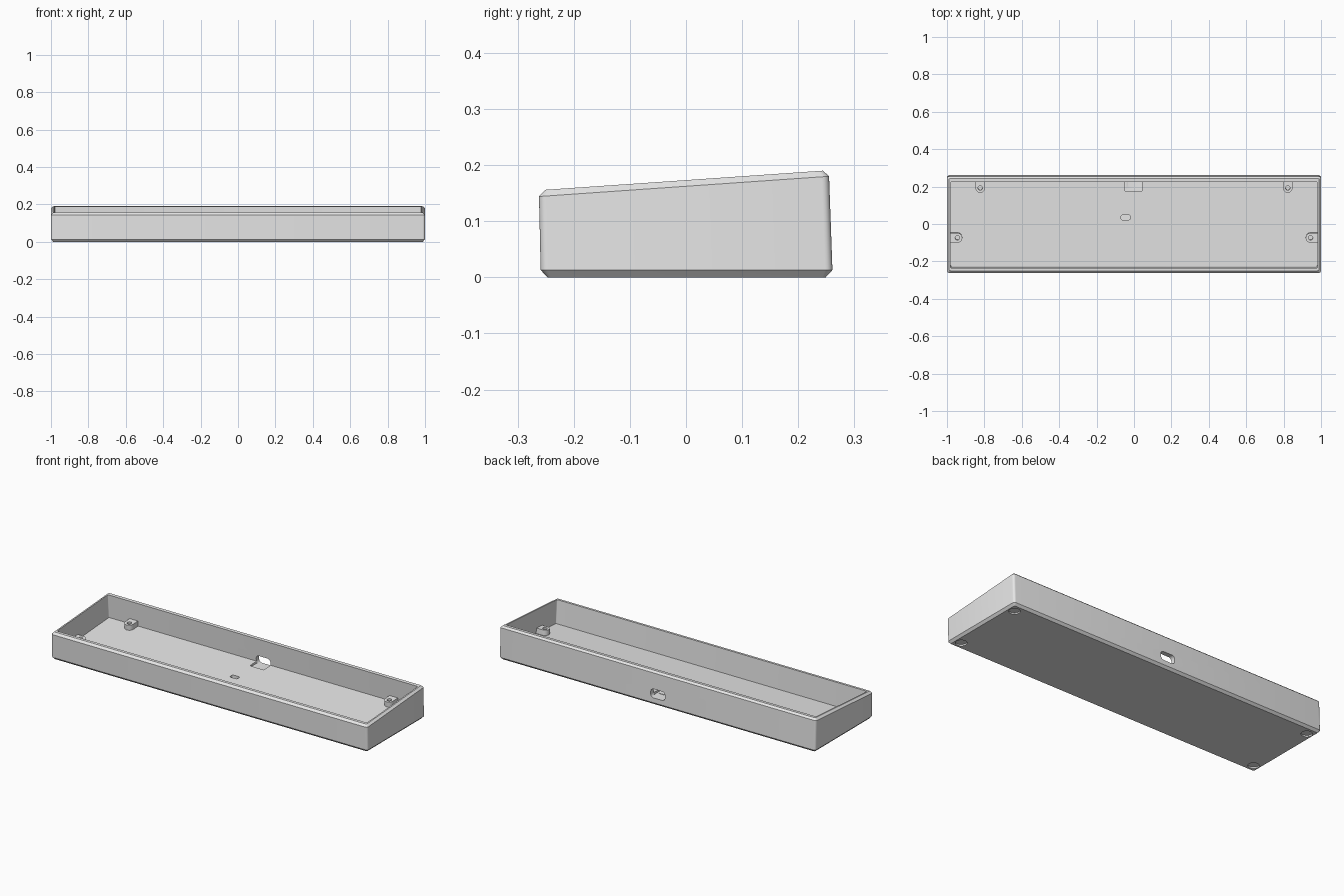
import bpy, bmesh, math
from mathutils import Matrix

if "Cube" in bpy.data.objects:
    bpy.data.objects.remove(bpy.data.objects["Cube"])

SLOPE = 0.0688                      # tilt of the rim and floor planes
TILT = math.atan(SLOPE)
DEPTH = 0.134                       # rim to floor

grey = bpy.data.materials.new("grey_plastic")
grey.diffuse_color = (0.8, 0.8, 0.8, 1)
grey.use_nodes = True
grey.node_tree.nodes["Principled BSDF"].inputs["Base Color"].default_value = grey.diffuse_color


def rim_z(y):
    return 0.156 + SLOPE * (y + 0.25)


def floor_z(y):
    return rim_z(y) - DEPTH


def rounded_rect(x0, x1, y0, y1, r, seg=5):
    """Counter-clockwise outline with rounded corners."""
    pts = []
    corners = [(x1 - r, y1 - r), (x0 + r, y1 - r), (x0 + r, y0 + r), (x1 - r, y0 + r)]
    for q, (cx, cy) in enumerate(corners):
        for i in range(seg + 1):
            a = math.pi / 2 * (q + i / seg)
            pts.append((cx + r * math.cos(a), cy + r * math.sin(a)))
    return pts


def circle(r, n=24):
    return [(r * math.cos(2 * math.pi * i / n), r * math.sin(2 * math.pi * i / n)) for i in range(n)]


def loft(name, rings, matrix=Matrix()):
    """Closed solid through rings of equal length."""
    bm = bmesh.new()
    loops = [[bm.verts.new(matrix @ Matrix.Translation(p).to_translation()) for p in ring] for ring in rings]
    n = len(loops[0])
    for a, b in zip(loops, loops[1:]):
        for i in range(n):
            j = (i + 1) % n
            bm.faces.new((a[i], a[j], b[j], b[i]))
    bm.faces.new(loops[0][::-1])
    bm.faces.new(loops[-1])
    bmesh.ops.recalc_face_normals(bm, faces=bm.faces)
    mesh = bpy.data.meshes.new(name)
    bm.to_mesh(mesh)
    bm.free()
    mesh.materials.append(grey)
    obj = bpy.data.objects.new(name, mesh)
    bpy.context.collection.objects.link(obj)
    return obj


def prism(name, outline, z0, z1, matrix=Matrix()):
    return loft(name, [[(x, y, z) for x, y in outline] for z in (z0, z1)], matrix)


def activate(obj):
    bpy.ops.object.select_all(action='DESELECT')
    obj.select_set(True)
    bpy.context.view_layer.objects.active = obj


def cut(obj, cutter):
    mod = obj.modifiers.new("cut", 'BOOLEAN')
    mod.operation = 'DIFFERENCE'
    mod.solver = 'EXACT'
    mod.object = cutter
    activate(obj)
    bpy.ops.object.modifier_apply(modifier=mod.name)
    bpy.data.objects.remove(cutter)


def smooth(obj):
    activate(obj)
    bpy.ops.object.shade_smooth_by_angle(angle=math.radians(30))


# Tray: chamfered outside, flat rim, tilted cavity
def ring(hx, y0, y1, r, height):
    return [(x, y, height(y)) for x, y in rounded_rect(-hx, hx, y0, y1, r)]


tray = loft("case_tray", [
    ring(0.988, -0.247, 0.249, 0.006, lambda y: 0.0),
    ring(1.0, -0.259, 0.261, 0.013, lambda y: 0.013),
    ring(1.0, -0.262, 0.255, 0.013, lambda y: 0.144 + 0.0696 * (y + 0.262)),
    ring(0.988, -0.25, 0.244, 0.006, rim_z),
    ring(0.98, -0.235, 0.225, 0.005, rim_z),
    ring(0.98, -0.226, 0.234, 0.005, floor_z),
])

# Cable port through the back wall
to_back = Matrix.Translation((-0.003, 0, 0.065)) @ Matrix.Rotation(math.pi / 2, 4, 'X')
cut(tray, prism("port_cutter", rounded_rect(-0.045, 0.045, -0.025, 0.025, 0.018), -0.32, -0.2, to_back))

# Plug clearance in the floor
cut(tray, prism("clearance_cutter", rounded_rect(-0.047, 0.042, 0.175, 0.2335, 0.004), 0.0425, 0.075))

# Small blind slot in the floor
cut(tray, prism("slot_cutter", rounded_rect(-0.069, -0.021, 0.022, 0.048, 0.008), 0.025, 0.06))

# Round foot recesses underneath
for sx in (-1, 1):
    for sy in (-1, 1):
        cut(tray, prism("foot_cutter", circle(0.029, 32), -0.02, 0.008,
                        Matrix.Translation((sx * 0.953, sy * 0.207, 0))))
smooth(tray)

# Screw bosses: round nose, straight back running into the wall
bosses = [("back_left_boss", -0.822, 0.195, 0), ("back_right_boss", 0.822, 0.195, 0),
          ("left_boss", -0.944, -0.072, 90), ("right_boss", 0.944, -0.072, -90)]
for name, x, y, turn in bosses:
    place = (Matrix.Translation((x, y, floor_z(y))) @ Matrix.Rotation(TILT, 4, 'X')
             @ Matrix.Rotation(math.radians(turn), 4, 'Z'))
    R = 0.026
    nose = [(R * math.cos(a), R * math.sin(a)) for a in (math.pi * (1 + i / 14) for i in range(15))]
    boss = prism(name, nose + [(R, 0.042), (-R, 0.042)], -0.004, 0.03, place)
    cut(boss, prism("hole_cutter", circle(0.012), 0.004, 0.05, place))
    smooth(boss)
